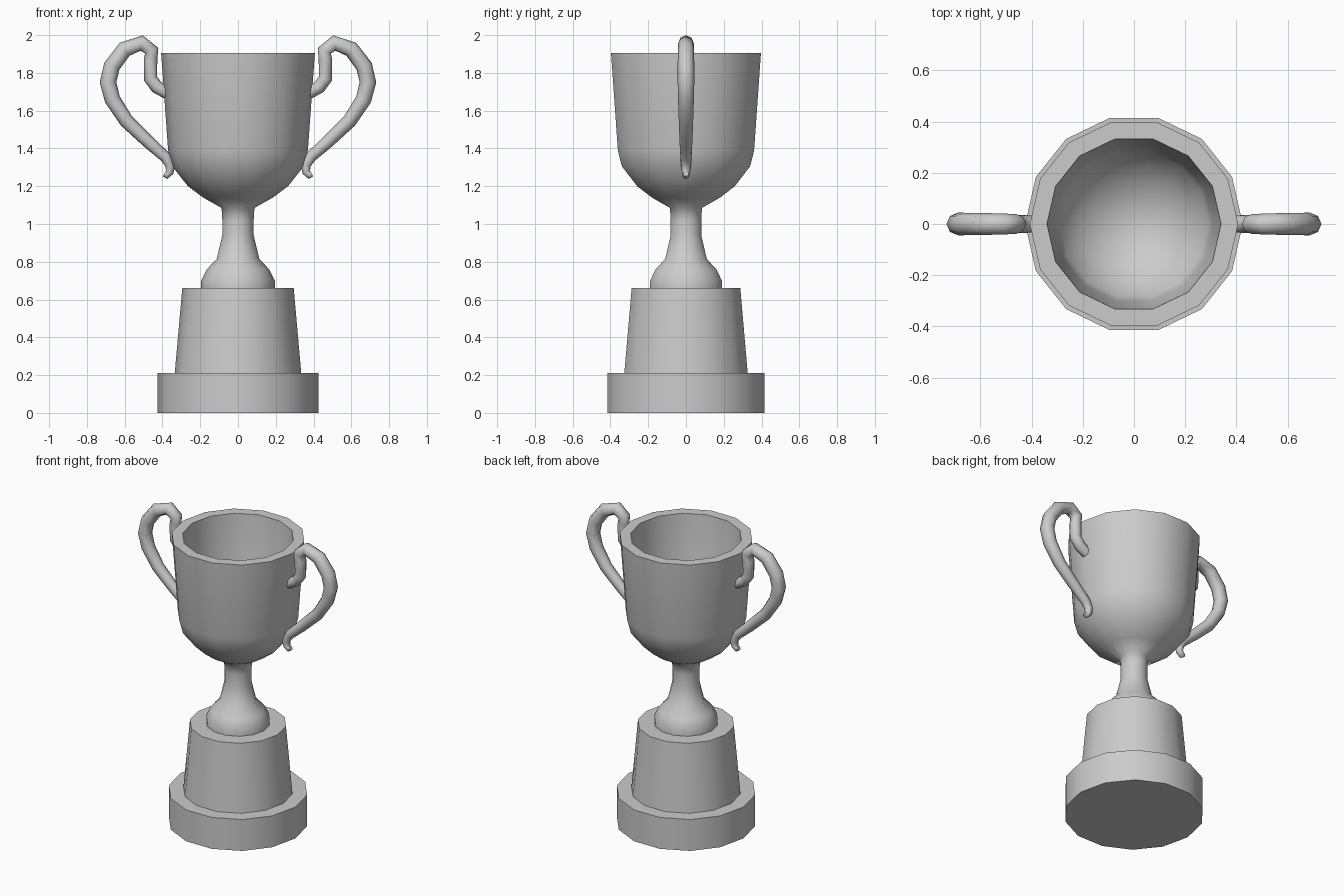
import bpy, bmesh, math

if "Cube" in bpy.data.objects:
    bpy.data.objects.remove(bpy.data.objects["Cube"])

SIDES = 14


def smooth(obj, angle):
    bpy.ops.object.select_all(action='DESELECT')
    obj.select_set(True)
    bpy.context.view_layer.objects.active = obj
    bpy.ops.object.shade_smooth_by_angle(angle=math.radians(angle))


def lathe(name, profile, angle):
    """Revolve (radius, z) points around z; zero radius closes to a point."""
    bm = bmesh.new()
    rings = []
    for r, z in profile:
        if r == 0:
            rings.append([bm.verts.new((0, 0, z))] * SIDES)
        else:
            rings.append([bm.verts.new((r * math.cos(math.tau * i / SIDES),
                                        r * math.sin(math.tau * i / SIDES), z))
                          for i in range(SIDES)])
    for a, b in zip(rings, rings[1:]):
        for i in range(SIDES):
            j = (i + 1) % SIDES
            bm.faces.new(list(dict.fromkeys((a[i], a[j], b[j], b[i]))))
    bmesh.ops.recalc_face_normals(bm, faces=bm.faces)
    mesh = bpy.data.meshes.new(name)
    bm.to_mesh(mesh)
    bm.free()
    obj = bpy.data.objects.new(name, mesh)
    bpy.context.collection.objects.link(obj)
    smooth(obj, angle)
    return obj


# Stepped plinth
lathe("plinth", [(0, 0), (0.425, 0), (0.425, 0.21), (0.335, 0.21),
                 (0.295, 0.66), (0, 0.66)], 40)

# Stem and hollow cup in one turned profile
lathe("stem_and_cup", [
    (0, 0.655), (0.195, 0.655), (0.195, 0.70), (0.165, 0.76), (0.113, 0.815),
    (0.083, 0.94), (0.083, 1.02), (0.087, 1.085),
    (0.185, 1.14), (0.265, 1.20), (0.348, 1.305), (0.37, 1.39), (0.407, 1.905),
    (0.34, 1.905), (0.308, 1.40), (0.29, 1.33), (0.22, 1.25), (0.14, 1.19),
    (0, 1.15)], 65)

# Handles: tapered tube along (x, z, radius), one per side
path = [(0.37, 1.69, 0.032), (0.43, 1.725, 0.035), (0.463, 1.77, 0.036),
        (0.463, 1.87, 0.036), (0.457, 1.918, 0.038), (0.51, 1.958, 0.041),
        (0.60, 1.925, 0.043), (0.668, 1.835, 0.044), (0.688, 1.75, 0.044),
        (0.665, 1.66, 0.042), (0.59, 1.545, 0.038), (0.475, 1.435, 0.034),
        (0.385, 1.355, 0.030), (0.358, 1.31, 0.026), (0.362, 1.275, 0.022),
        (0.378, 1.258, 0.020), (0.392, 1.265, 0.014)]
for side, label in ((1, "right_handle"), (-1, "left_handle")):
    curve = bpy.data.curves.new(label, 'CURVE')
    curve.dimensions = '3D'
    curve.bevel_depth = 1.0
    curve.bevel_resolution = 2
    curve.use_fill_caps = True
    spline = curve.splines.new('POLY')
    spline.points.add(len(path) - 1)
    for p, (x, z, r) in zip(spline.points, path):
        p.co = (side * x, 0, z, 1)
        p.radius = r
    handle = bpy.data.objects.new(label, curve)
    bpy.context.collection.objects.link(handle)
    bpy.ops.object.select_all(action='DESELECT')
    handle.select_set(True)
    bpy.context.view_layer.objects.active = handle
    bpy.ops.object.convert(target='MESH')
    smooth(bpy.context.view_layer.objects.active, 65)
